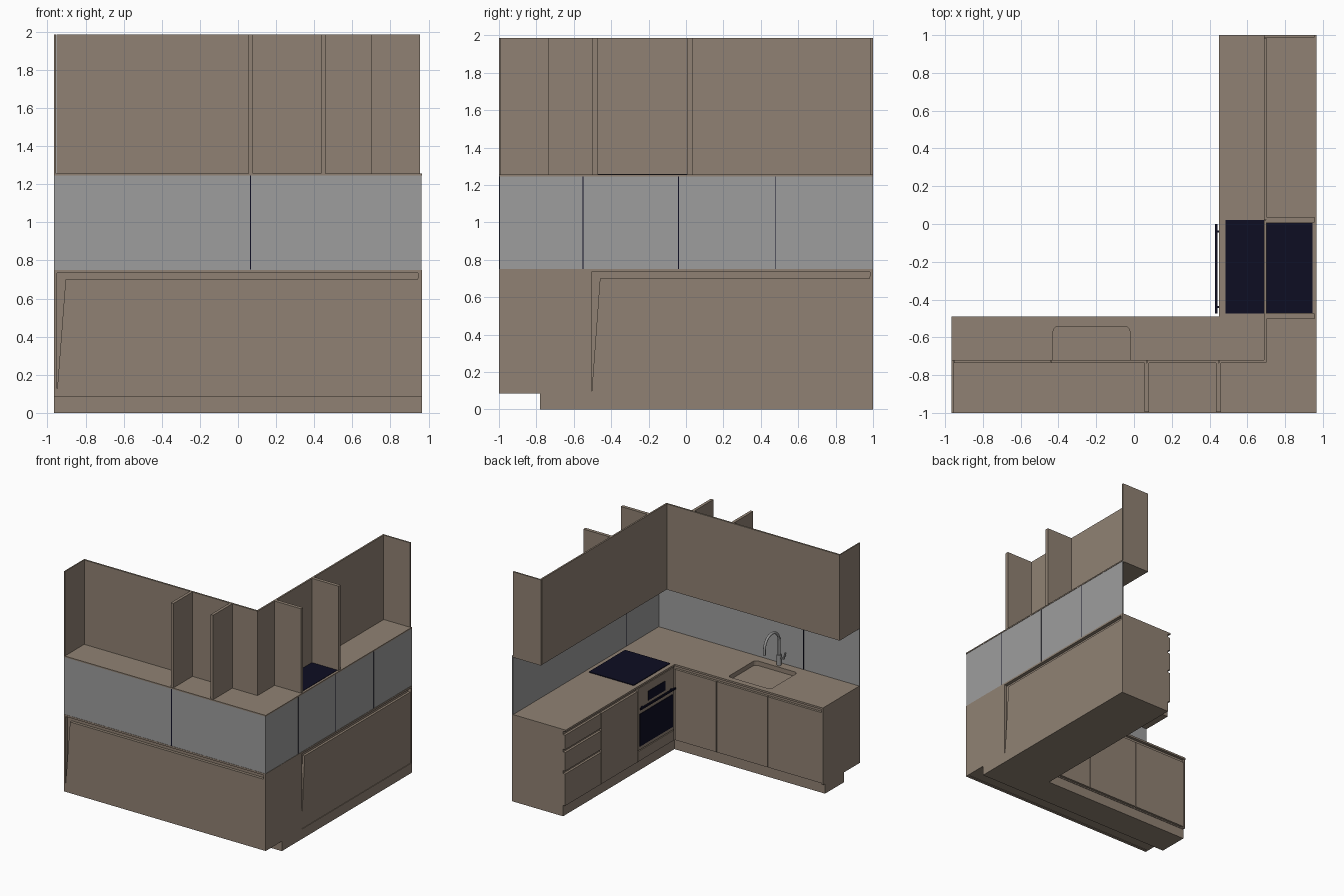
import bpy, bmesh, math
from mathutils import Vector

if "Cube" in bpy.data.objects:
    bpy.data.objects.remove(bpy.data.objects["Cube"])


def material(name, rgb):
    m = bpy.data.materials.new(name)
    m.diffuse_color = (*rgb, 1)
    m.use_nodes = True
    m.node_tree.nodes["Principled BSDF"].inputs["Base Color"].default_value = m.diffuse_color
    return m


BROWN = material("warm_brown", (0.28, 0.222, 0.172))
GREY = material("splashback_grey", (0.34, 0.34, 0.34))
DARK = material("dark_glass", (0.004, 0.004, 0.016))
STEEL = material("steel_grey", (0.30, 0.30, 0.30))


def prism(name, pts, vec, mat):
    """Extrude a flat 3D polygon along a vector."""
    bm = bmesh.new()
    f = bm.faces.new([bm.verts.new(p) for p in pts])
    r = bmesh.ops.extrude_face_region(bm, geom=[f])
    bmesh.ops.translate(bm, vec=Vector(vec),
                        verts=[v for v in r["geom"] if isinstance(v, bmesh.types.BMVert)])
    bmesh.ops.recalc_face_normals(bm, faces=bm.faces)
    me = bpy.data.meshes.new(name)
    bm.to_mesh(me)
    bm.free()
    me.materials.append(mat)
    ob = bpy.data.objects.new(name, me)
    bpy.context.collection.objects.link(ob)
    return ob


def box(name, x0, x1, y0, y1, z0, z1, mat=BROWN):
    return prism(name, [(x0, y0, z0), (x1, y0, z0), (x1, y1, z0), (x0, y1, z0)],
                 (0, 0, z1 - z0), mat)


def tube(name, pts, radius, mat):
    c = bpy.data.curves.new(name, "CURVE")
    c.dimensions = "3D"
    c.bevel_depth = radius
    c.bevel_resolution = 3
    c.use_fill_caps = True
    s = c.splines.new("POLY")
    s.points.add(len(pts) - 1)
    for p, q in zip(s.points, pts):
        p.co = (*q, 1)
    c.materials.append(mat)
    ob = bpy.data.objects.new(name, c)
    bpy.context.collection.objects.link(ob)
    return ob


L, R, G = -0.965, 0.965, 0.003   # left end, right wall, half gap between doors

# Plinths (set back from the wall on the back run)
box("plinth_back_run", L, R, -0.78, -0.52, 0, 0.085)
box("plinth_side_run", 0.475, R, -0.52, 0.99, 0, 0.085)

# Base carcasses and end panels
carcass = box("carcass_back_run", -0.95, 0.95, -0.97, -0.515, 0.085, 0.735)
box("carcass_side_run", 0.475, 0.935, -0.515, 0.985, 0.085, 0.735)
box("end_panel_back_run", L, -0.95, -1, -0.495, 0.085, 0.735)
box("corner_panel", 0.945, R, -1, -0.505, 0.085, 0.735)
box("end_panel_side_run", 0.475, R, 0.985, 1, 0, 0.735)

# Rear sheets, with a slanted slot at one end and a slot under the worktop
prism("rear_sheet_back_run", [(-0.952, -1, 0.085), (0.95, -1, 0.085), (0.95, -1, 0.735),
                              (0.942, -1, 0.70), (-0.905, -1, 0.70)], (0, 0.025, 0), BROWN)
prism("rear_sheet_side_run", [(0.96, -0.505, 0.085), (0.96, 0.987, 0.085), (0.96, 0.987, 0.735),
                              (0.96, 0.98, 0.70), (0.96, -0.46, 0.70)], (-0.02, 0, 0), BROWN)

# L-shaped worktop with a sunken sink
counter = prism("worktop", [(x, y, 0.735) for x, y in
                [(L, -1), (R, -1), (R, 1), (0.45, 1), (0.45, -0.49), (L, -0.49)]],
                (0, 0, 0.016), BROWN)
outline = []
for cx, cy, a0 in [(-0.05, -0.57, 0), (-0.40, -0.57, 90), (-0.40, -0.885, 180), (-0.05, -0.885, 270)]:
    for k in range(5):
        a = math.radians(a0 + k * 22.5)
        outline.append((cx + 0.028 * math.cos(a), cy + 0.028 * math.sin(a), 0.712))
cutter = prism("sink_cutter", outline, (0, 0, 0.1), BROWN)
cutter.hide_render = True
cutter.display_type = "WIRE"
for ob in (counter, carcass):
    m = ob.modifiers.new("sink_cut", "BOOLEAN")
    m.operation = "DIFFERENCE"
    m.solver = "EXACT"
    m.object = cutter

# Base doors of the back run
for i, (a, b) in enumerate([(-0.95, -0.435), (-0.435, 0.055), (0.055, 0.455)]):
    box(f"base_door_{i}", a + G, b - G, -0.515, -0.495, 0.095, 0.705)

# Side run: cupboard door, three drawers
box("side_base_door", 0.455, 0.475, 0.01 + G, 0.505 - G, 0.095, 0.705)
for i, (z0, z1) in enumerate([(0.095, 0.37), (0.395, 0.555), (0.58, 0.705)]):
    box(f"drawer_{i}", 0.455, 0.475, 0.505 + G, 1, z0, z1)

# Oven with window, display and handle
box("oven_front", 0.455, 0.475, -0.485, 0.01 - G, 0.19, 0.725)
box("oven_lower_panel", 0.455, 0.475, -0.485, 0.01 - G, 0.095, 0.182)
box("oven_window", 0.450, 0.456, -0.465, -0.015, 0.22, 0.50, DARK)
box("oven_display", 0.450, 0.456, -0.36, -0.13, 0.575, 0.655, DARK)
box("oven_handle", 0.430, 0.442, -0.475, 0.0, 0.545, 0.56, DARK)
for y in (-0.44, -0.04):
    box("oven_handle_post", 0.44, 0.458, y - 0.006, y + 0.006, 0.546, 0.559, DARK)

# Hob
box("hob", 0.485, 0.915, -0.475, 0.02, 0.749, 0.757, DARK)

# Tap: base, swan neck and lever
tx, ty = -0.225, -0.95
neck = [(tx, ty, 0.75), (tx, ty, 0.96)]
neck += [(tx, ty + 0.1 - 0.1 * math.cos(math.pi * k / 12), 0.96 + 0.1 * math.sin(math.pi * k / 12))
         for k in range(1, 13)]
neck += [(tx, ty + 0.2, 0.91)]
tube("tap_neck", neck, 0.011, STEEL)
tube("tap_base", [(tx, ty, 0.75), (tx, ty, 0.84)], 0.019, STEEL)
tube("tap_lever", [(tx, ty, 0.815), (tx - 0.045, ty, 0.815), (tx - 0.06, ty, 0.87)], 0.008, STEEL)

# Splashback panels with dark joints
box("splashback_back", L, 0.955, -0.998, -0.988, 0.75, 1.245, GREY)
box("splashback_side", 0.952, 0.962, -0.998, 1, 0.75, 1.245, GREY)
box("splash_joint_back_outer", 0.062, 0.067, -1, -0.995, 0.752, 1.245, DARK)
box("splash_joint_back_inner", -0.435, -0.43, -0.99, -0.986, 0.752, 1.245, DARK)
for y in (-0.55, -0.04, 0.48):
    box("splash_joint_side_outer", 0.96, 0.964, y - 0.0025, y + 0.0025, 0.752, 1.245, DARK)
box("splash_joint_side_inner", 0.950, 0.954, -0.5525, -0.5475, 0.752, 1.245, DARK)

# Wall cabinets: open at top and rear
Z0, Z1 = 1.245, 1.985
box("wall_floor_back_run", L, R, -1, -0.722, Z0, Z0 + 0.011)
box("wall_floor_side_run", 0.69, R, -0.722, 1, Z0, Z0 + 0.011)
box("wall_end_back_run", L, -0.955, -1, -0.72, Z0, Z1)
box("wall_end_side_run", 0.688, 0.955, 0.987, 1, Z0, Z1)
for x in (0.055, 0.435):
    box("wall_divider_back_run", x, x + 0.025, -0.995, -0.735, Z0, Z1)
for y in (-0.503, 0.008):
    box("wall_divider_side_run", 0.70, 0.955, y, y + 0.029, Z0, Z1)
for i, (a, b) in enumerate([(-0.955, -0.441), (-0.441, 0.068), (0.068, 0.448), (0.448, 0.688)]):
    box(f"wall_door_back_{i}", a + 0.001, b - 0.001, -0.735, -0.72, Z0, Z1)
for i, (a, b) in enumerate([(-0.735, 0.022), (0.022, 0.50), (0.50, 0.987)]):
    box(f"wall_door_side_{i}", 0.688, 0.702, a + 0.001, b - 0.001, Z0, Z1)

# Extractor hood set into the cabinet floor
box("extractor_hood", 0.702, 0.945, -0.47, 0.006, 1.241, 1.259, DARK)
